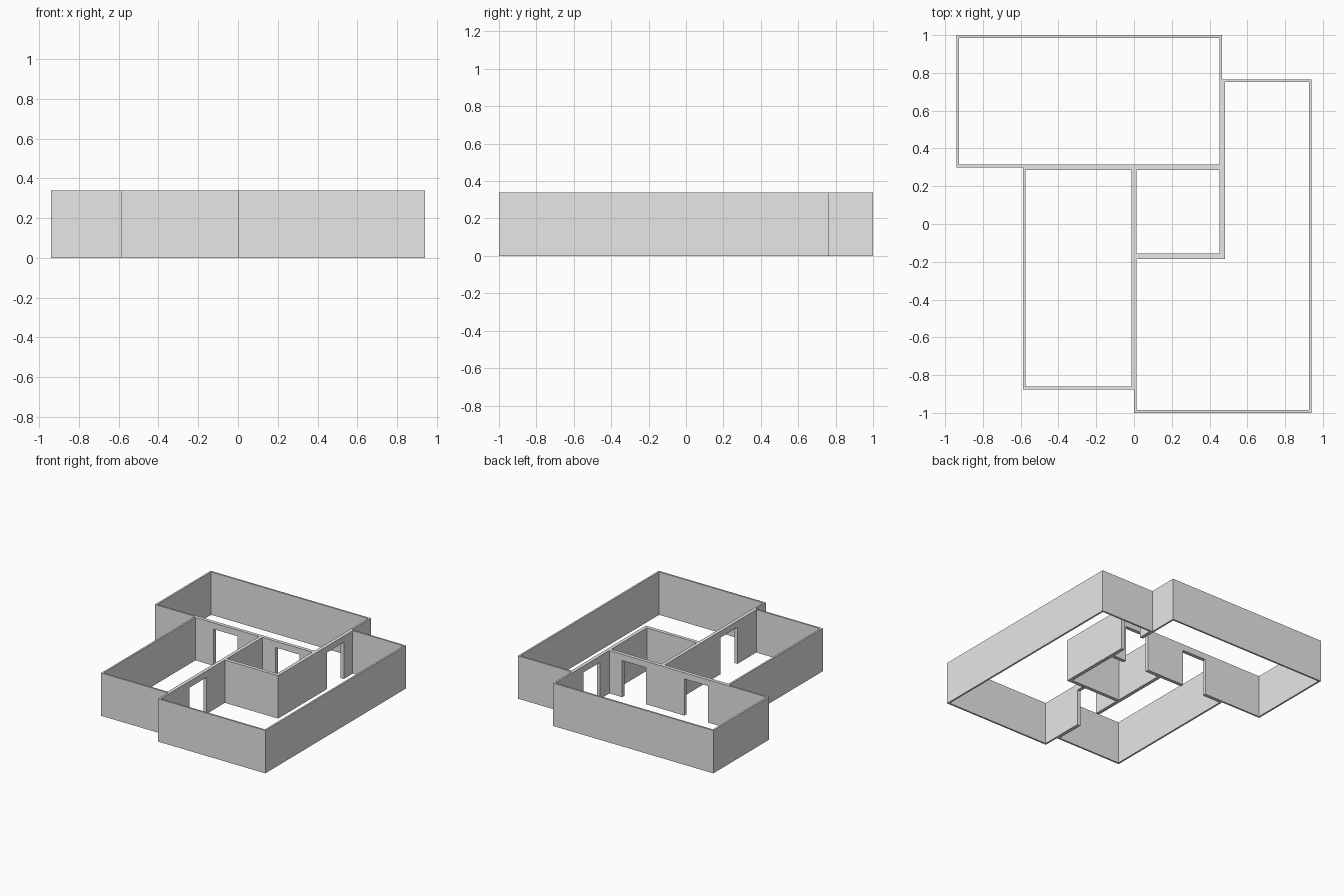
import bpy
import bmesh
from mathutils import Vector, Matrix

cube = bpy.data.objects.get("Cube")
if cube:
    bpy.data.objects.remove(cube, do_unlink=True)

HEIGHT, THICK, DOOR_TOP = 0.34, 0.014, 0.29

# Shared plan lines
LEFT, RIGHT, FRONT, BACK = -0.94, 0.94, -1.0, 1.0
MID_X, INNER_X = 0.0, 0.467
MID_Y, INNER_Y = 0.30, -0.17

wall_mat = bpy.data.materials.new("wall_grey")
wall_mat.use_nodes = True
grey = (0.8, 0.8, 0.8, 1)
wall_mat.diffuse_color = grey
wall_mat.node_tree.nodes["Principled BSDF"].inputs["Base Color"].default_value = grey


def new_object(name, bm):
    bmesh.ops.recalc_face_normals(bm, faces=bm.faces)
    mesh = bpy.data.meshes.new(name)
    bm.to_mesh(mesh)
    bm.free()
    obj = bpy.data.objects.new(name, mesh)
    bpy.context.collection.objects.link(obj)
    return obj


def rectangle(x0, y0, x1, y1):
    return [(x0, y0), (x1, y0), (x1, y1), (x0, y1)]


def room_walls(name, outline):
    """Walls inside a counter-clockwise, square-cornered outline."""
    pts = [Vector(p) for p in outline]
    n = len(pts)
    normals = []
    for i in range(n):
        d = (pts[(i + 1) % n] - pts[i]).normalized()
        normals.append(Vector((-d.y, d.x)))
    inner = [p + (normals[i - 1] + normals[i]) * THICK for i, p in enumerate(pts)]
    bm = bmesh.new()
    rings = [[bm.verts.new((p.x, p.y, z)) for p in loop]
             for loop, z in ((pts, 0), (pts, HEIGHT), (inner, HEIGHT), (inner, 0))]
    for k in range(4):
        a, b = rings[k], rings[(k + 1) % 4]
        for i in range(n):
            j = (i + 1) % n
            bm.faces.new((a[i], a[j], b[j], b[i]))
    obj = new_object(name, bm)
    obj.data.materials.append(wall_mat)
    return obj


# Four rooms, each with its own walls
rooms = [
    room_walls("back_room_walls", rectangle(LEFT, MID_Y, INNER_X, BACK)),
    room_walls("side_room_walls", rectangle(-0.588, -0.875, MID_X, MID_Y)),
    room_walls("inner_room_walls", rectangle(MID_X, INNER_Y, INNER_X, MID_Y)),
    room_walls("corner_room_walls", [
        (MID_X, FRONT), (RIGHT, FRONT), (RIGHT, 0.765),
        (INNER_X, 0.765), (INNER_X, INNER_Y), (MID_X, INNER_Y)]),
]

# Doorways: centre and whether the wall runs along x
doors = [(-0.31, MID_Y, True), (0.235, MID_Y, True),
         (MID_X, -0.52, False), (INNER_X, 0.535, False)]
bm = bmesh.new()
for x, y, along_x in doors:
    size = (0.21, 0.08) if along_x else (0.08, 0.21)
    bmesh.ops.create_cube(bm, size=1, matrix=Matrix.Translation((x, y, DOOR_TOP - 0.2))
                          @ Matrix.Diagonal((*size, 0.4, 1)))
cutter = new_object("door_cutter", bm)
cutter.hide_render = True

# Cut the doorways, then drop the cutter
for room in rooms:
    mod = room.modifiers.new("doorways", 'BOOLEAN')
    mod.operation = 'DIFFERENCE'
    mod.solver = 'EXACT'
    mod.object = cutter
    bpy.context.view_layer.objects.active = room
    bpy.ops.object.modifier_apply(modifier=mod.name)
bpy.data.objects.remove(cutter, do_unlink=True)
